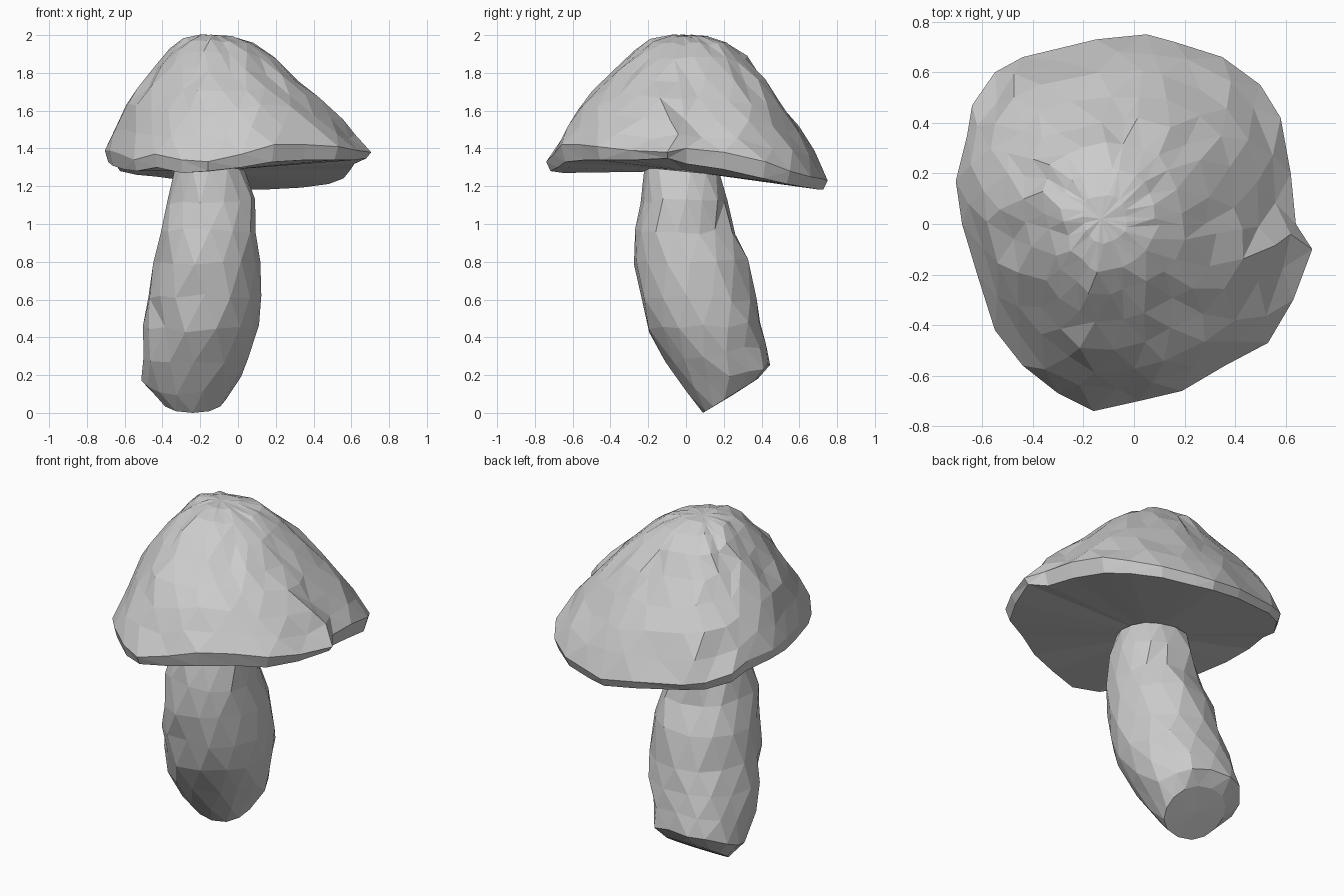
import bpy, bmesh, math, random
from mathutils import Vector

if "Cube" in bpy.data.objects:
    bpy.data.objects.remove(bpy.data.objects["Cube"])

random.seed(4)


def jitter(p, a):
    return p + Vector([random.uniform(-a, a) for _ in range(3)])


def loft(name, rings, start, end):
    """Skin closed rings, close both ends with a fan, keep flat triangles."""
    bm = bmesh.new()
    loops = [[bm.verts.new(p) for p in r] for r in rings]
    n = len(loops[0])
    for a, b in zip(loops, loops[1:]):
        for i in range(n):
            j = (i + 1) % n
            bm.faces.new((a[i], a[j], b[j], b[i]))
    for loop, pole in ((loops[0], start), (loops[-1], end)):
        v = bm.verts.new(pole)
        for i in range(n):
            bm.faces.new((loop[i], loop[(i + 1) % n], v))
    bmesh.ops.triangulate(bm, faces=bm.faces[:], quad_method='SHORT_EDGE')
    bmesh.ops.recalc_face_normals(bm, faces=bm.faces[:])
    me = bpy.data.meshes.new(name)
    bm.to_mesh(me)
    bm.free()
    ob = bpy.data.objects.new(name, me)
    bpy.context.collection.objects.link(ob)
    return ob


# Cap: uneven rim as (x, y, lip height, lower edge height)
rim = [
    (.64, .00, 1.40, 1.32), (.705, -.10, 1.38, 1.35), (.63, -.30, 1.39, 1.34),
    (.53, -.47, 1.41, 1.34), (.36, -.56, 1.42, 1.34), (.19, -.66, 1.42, 1.33),
    (.02, -.70, 1.37, 1.30), (-.16, -.74, 1.33, 1.28), (-.30, -.67, 1.34, 1.27),
    (-.44, -.56, 1.37, 1.30), (-.55, -.42, 1.34, 1.28), (-.62, -.20, 1.37, 1.29),
    (-.68, .00, 1.39, 1.31), (-.705, .17, 1.39, 1.33), (-.66, .35, 1.38, 1.31),
    (-.64, .47, 1.34, 1.28), (-.55, .60, 1.31, 1.26), (-.44, .66, 1.29, 1.25),
    (-.15, .73, 1.26, 1.21), (.05, .75, 1.23, 1.18), (.16, .72, 1.24, 1.18),
    (.35, .66, 1.25, 1.19), (.50, .55, 1.28, 1.21), (.58, .42, 1.33, 1.24),
    (.62, .20, 1.38, 1.29),
]
rim = [Vector(r) for r in rim]
# Half-step points, so alternate rings are staggered
mid = [(a + b) * .5 for a, b in zip(rim, rim[1:] + rim[:1])]
apex = Vector((-.13, .02, 2.0))
under = Vector((-.13, .0, 1.28))

# Dome rings: fraction of the way to the rim, fraction of height
dome = [(.13, .985), (.27, .91), (.41, .775), (.55, .59),
        (.69, .41), (.81, .26), (.92, .12)]
rings = []
for k, (f, h) in enumerate(dome):
    ring = []
    for x, y, lip, low in (mid if k % 2 == 0 else rim):
        d = Vector((x - apex.x, y - apex.y))
        c = d.normalized().dot(Vector((.97, -.1)))
        # the dome is fuller on every side except the pointed right
        full = 1.0 - .85 * max(0, c) ** 1.5 - (.3 if d.y > .3 else 0) * (1 - max(0, c))
        hh = h + full * f * f * (1 - f)
        ring.append(jitter(Vector((apex.x + d.x * f, apex.y + d.y * f,
                                   lip + (2.0 - lip) * hh)), .016 * min(1, 2 * f)))
    rings.append(ring)
rings.append([Vector((x, y, lip)) for x, y, lip, low in rim])
# Underside rings
for k, f in enumerate((.97, .66, .35)):
    rings.append([under.lerp(Vector((x, y, low)), f) for x, y, lip, low in rim])
loft("mushroom_cap", rings, apex, under)

# Stem: tilted rings as (centre x, half width, front y, front z, back y, back z)
stem = [
    (-.24, .18, .09, .00, .38, .18), (-.25, .255, .00, .10, .45, .26),
    (-.22, .285, -.10, .26, .42, .36), (-.19, .30, -.20, .44, .39, .47),
    (-.175, .295, -.25, .62, .37, .60), (-.165, .28, -.27, .80, .33, .80),
    (-.155, .255, -.255, .97, .265, .95), (-.145, .225, -.24, 1.12, .215, 1.12),
    (-.15, .19, -.22, 1.30, .18, 1.26),
]
SIDES = 14
rings = []
for k, (cx, rx, y0, z0, y1, z1) in enumerate(stem):
    ring = []
    for i in range(SIDES):
        a = 2 * math.pi * (i + .5 * (k % 2)) / SIDES - math.pi / 2
        t = (math.sin(a) + 1) / 2
        # slightly squarish section
        ca = math.copysign(abs(math.cos(a)) ** .85, math.cos(a))
        p = Vector((cx + rx * ca, y0 + (y1 - y0) * t, z0 + (z1 - z0) * t))
        ring.append(jitter(p, .014) if 0 < k < len(stem) - 1 else p)
    rings.append(ring)
loft("mushroom_stem", rings, Vector((-.24, .24, .09)), Vector((-.15, -.02, 1.29)))
